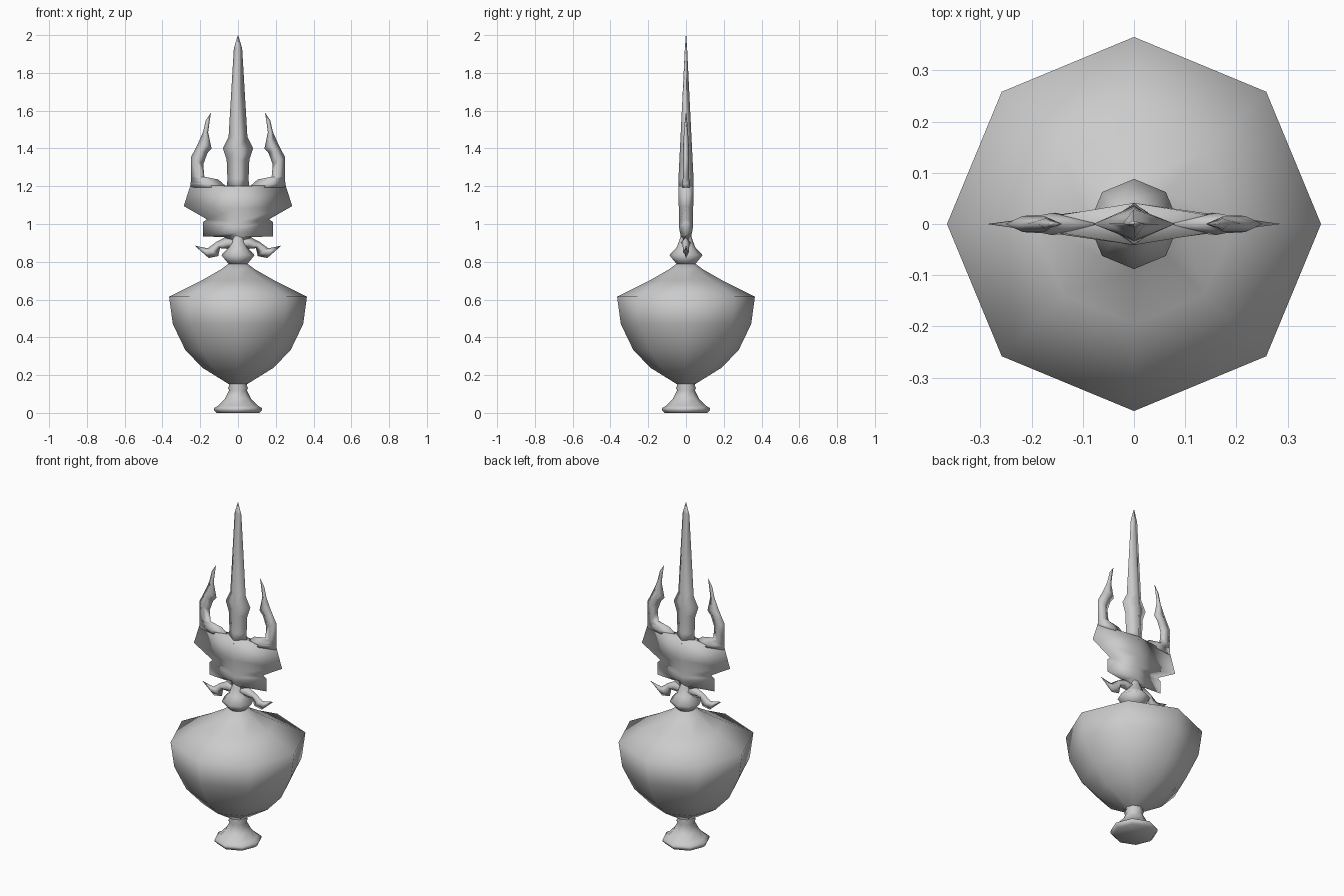
import bpy, bmesh, math

stone = bpy.data.materials.new("grey stone")
stone.diffuse_color = (0.6, 0.6, 0.6, 1)


def finish(name, bm):
    bmesh.ops.remove_doubles(bm, verts=bm.verts, dist=0.0001)
    bmesh.ops.recalc_face_normals(bm, faces=bm.faces)
    for f in bm.faces:
        f.smooth = True
    me = bpy.data.meshes.new(name)
    bm.to_mesh(me)
    bm.free()
    me.materials.append(stone)
    ob = bpy.data.objects.new(name, me)
    bpy.context.collection.objects.link(ob)
    return ob


def skin(name, rings):
    """Bridge rings of points and cap both ends."""
    bm = bmesh.new()
    vs = [[bm.verts.new(p) for p in ring] for ring in rings]
    n = len(vs[0])
    for a, b in zip(vs, vs[1:]):
        for i in range(n):
            j = (i + 1) % n
            bm.faces.new((a[i], a[j], b[j], b[i]))
    bm.faces.new(vs[0][::-1])
    bm.faces.new(vs[-1])
    return finish(name, bm)


def lathe(name, profile, sides=8):
    return skin(name, [[(r * math.cos(math.tau * i / sides),
                         r * math.sin(math.tau * i / sides), z)
                        for i in range(sides)] for r, z in profile])


def blade(name, sections, side=1):
    """Loft of diamond sections: edge a, edge b, ridge point, half thickness."""
    rings = []
    for (ax, az), (bx, bz), (rx, rz), t in sections:
        rings.append([(side * ax, 0, az), (side * rx, -t, rz),
                      (side * bx, 0, bz), (side * rx, t, rz)])
    return skin(name, rings)


def centred(rows):
    return [((-w, z), (w, z), (0, rz), t) for w, z, rz, t in rows]


def middle(rows):
    return [(a, b, ((a[0] + b[0]) / 2, (a[1] + b[1]) / 2), t) for a, b, t in rows]


# Foot with rim and collar
lathe("foot", [(0.112, 0), (0.126, 0.014), (0.126, 0.026), (0.105, 0.038),
               (0.07, 0.075), (0.047, 0.12), (0.053, 0.132), (0.046, 0.146),
               (0.05, 0.155)])

# Urn body
lathe("urn_body", [(0.045, 0.15), (0.19, 0.24), (0.28, 0.335), (0.345, 0.47),
                   (0.365, 0.615), (0.195, 0.70), (0.09, 0.76), (0.05, 0.79)])

# Neck knob above the urn
lathe("neck_knob", [(0.047, 0.785), (0.088, 0.835), (0.05, 0.875),
                    (0.033, 0.92), (0.02, 0.96)])

# Central spire
blade("spire", centred([
    (0.06, 1.18, 1.18, 0.041), (0.056, 1.24, 1.24, 0.04),
    (0.06, 1.34, 1.34, 0.035), (0.08, 1.40, 1.40, 0.032),
    (0.05, 1.46, 1.46, 0.029), (0.022, 1.93, 1.93, 0.006),
    (0.001, 2.0, 2.0, 0.001)]))

# Broad crest plate
blade("crest_plate", centred([
    (0.05, 0.86, 0.87, 0.024), (0.072, 0.93, 0.93, 0.026),
    (0.185, 0.935, 0.955, 0.032), (0.185, 1.01, 0.985, 0.037),
    (0.165, 1.025, 1.01, 0.036), (0.287, 1.095, 1.08, 0.038),
    (0.252, 1.205, 1.2, 0.041)]))

for side, label in ((-1, "left"), (1, "right")):
    # Curved side prong
    blade(label + "_prong", middle([
        ((0.055, 1.19), (0.252, 1.195), 0.022),
        ((0.075, 1.21), (0.251, 1.215), 0.021),
        ((0.105, 1.236), (0.25, 1.225), 0.018),
        ((0.178, 1.25), (0.25, 1.25), 0.016),
        ((0.184, 1.315), (0.25, 1.352), 0.016),
        ((0.162, 1.375), (0.225, 1.40), 0.015),
        ((0.14, 1.40), (0.208, 1.435), 0.015),
        ((0.158, 1.485), (0.186, 1.485), 0.011),
        ((0.15, 1.545), (0.17, 1.55), 0.006),
        ((0.143, 1.588), (0.144, 1.588), 0.001)]), side)

    # Forked leaf curling below the plate
    blade(label + "_leaf", middle([
        ((0.0, 0.87), (0.0, 0.935), 0.03),
        ((0.05, 0.868), (0.072, 0.928), 0.022),
        ((0.095, 0.872), (0.115, 0.905), 0.018),
        ((0.105, 0.83), (0.16, 0.872), 0.015),
        ((0.155, 0.82), (0.185, 0.876), 0.01),
        ((0.228, 0.884), (0.23, 0.886), 0.001)]), side)
